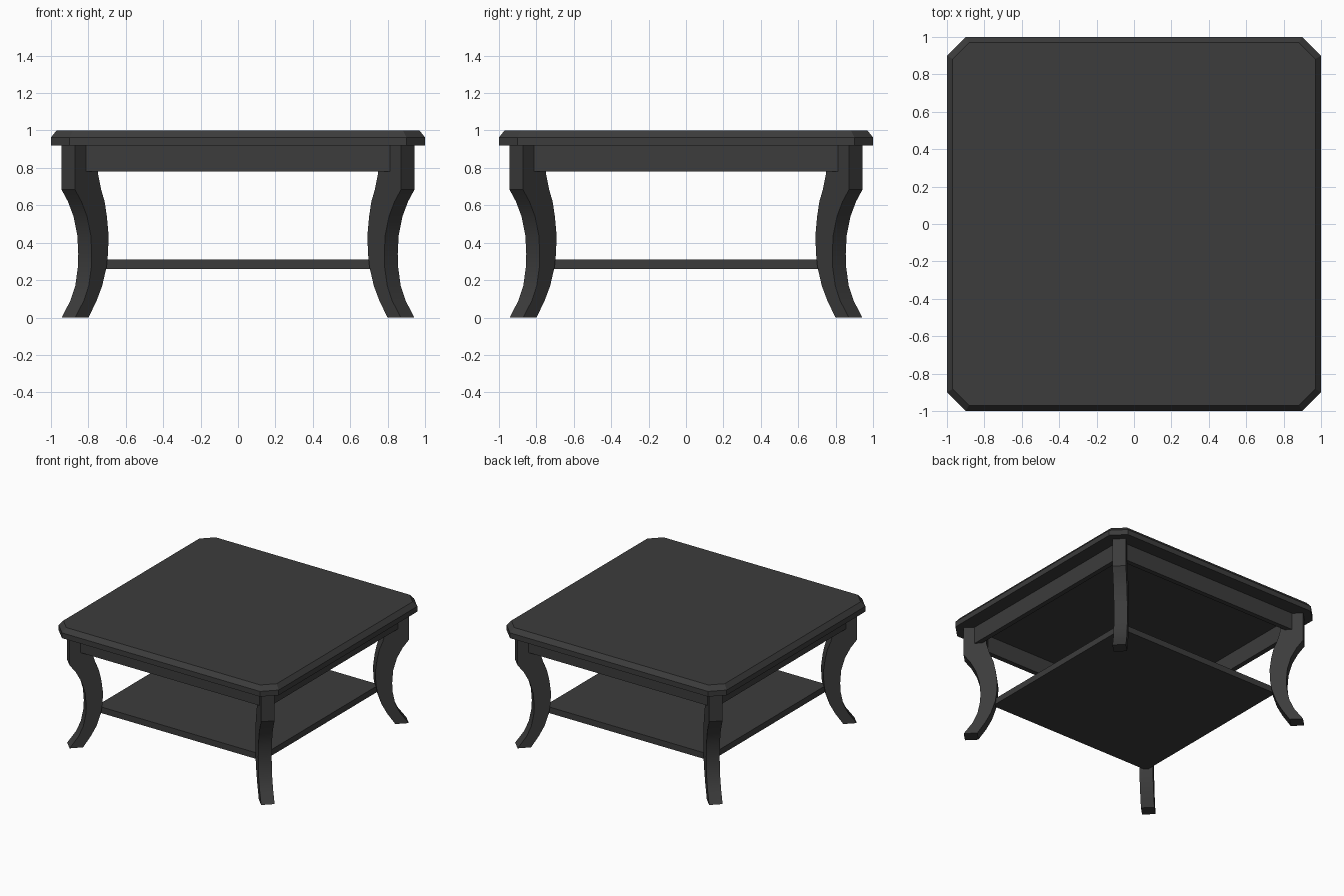
import bpy, bmesh, math

if "Cube" in bpy.data.objects:
    bpy.data.objects.remove(bpy.data.objects["Cube"])

wood = bpy.data.materials.new("dark_wood")
wood.diffuse_color = (0.045, 0.045, 0.045, 1)
wood.use_nodes = True
wood.node_tree.nodes["Principled BSDF"].inputs["Base Color"].default_value = wood.diffuse_color


def finish(name, bm, smooth=False):
    bmesh.ops.recalc_face_normals(bm, faces=bm.faces)
    mesh = bpy.data.meshes.new(name)
    bm.to_mesh(mesh)
    bm.free()
    mesh.materials.append(wood)
    obj = bpy.data.objects.new(name, mesh)
    bpy.context.collection.objects.link(obj)
    if smooth:
        bpy.ops.object.select_all(action='DESELECT')
        obj.select_set(True)
        bpy.context.view_layer.objects.active = obj
        bpy.ops.object.shade_smooth_by_angle(angle=math.radians(30))
    return obj


def loft(bm, rings, caps=True):
    loops = [[bm.verts.new(p) for p in ring] for ring in rings]
    n = len(loops[0])
    for a, b in zip(loops, loops[1:]):
        for i in range(n):
            j = (i + 1) % n
            bm.faces.new((a[i], a[j], b[j], b[i]))
    if caps:
        bm.faces.new(loops[0])
        bm.faces.new(loops[-1])
    return loops


def square(h, z):
    return [(-h, -h, z), (h, -h, z), (h, h, z), (-h, h, z)]


def octagon(h, c, z):
    k = h - c
    return [(k, -h, z), (h, -k, z), (h, k, z), (k, h, z),
            (-k, h, z), (-h, k, z), (-h, -k, z), (-k, -h, z)]


# Table top with clipped corners and chamfered upper edge
bm = bmesh.new()
loft(bm, [octagon(1, .1, .92), octagon(1, .1, .963), octagon(.97, .088, 1)])
finish("table_top", bm)

# Apron frame under the top, open in the middle
bm = bmesh.new()
rings = [square(.885, .92), square(.885, .78), square(.845, .78), square(.845, .92)]
loft(bm, rings + [rings[0]], caps=False)
bmesh.ops.remove_doubles(bm, verts=bm.verts, dist=1e-5)
finish("apron", bm)

# Lower shelf
bm = bmesh.new()
loft(bm, [square(.755, .26), square(.755, .31)])
finish("lower_shelf", bm)

# Curved diagonal legs: height, outer and inner position along the diagonal
profile = [(.92, .908, .785), (.77, .908, .785), (.685, .908, .768), (.62, .873, .749),
           (.54, .843, .737), (.44, .823, .728), (.34, .818, .731), (.27, .82, .739),
           (.17, .834, .762), (.09, .86, .792), (0, .907, .835)]
w = .036
for name, sx, sy in (("front_left_leg", -1, -1), ("front_right_leg", 1, -1),
                     ("back_left_leg", -1, 1), ("back_right_leg", 1, 1)):
    bm = bmesh.new()
    loft(bm, [[(sx * (o + w), sy * (o - w), z), (sx * (o - w), sy * (o + w), z),
               (sx * (i - w), sy * (i + w), z), (sx * (i + w), sy * (i - w), z)]
              for z, o, i in profile])
    finish(name, bm, smooth=True)
